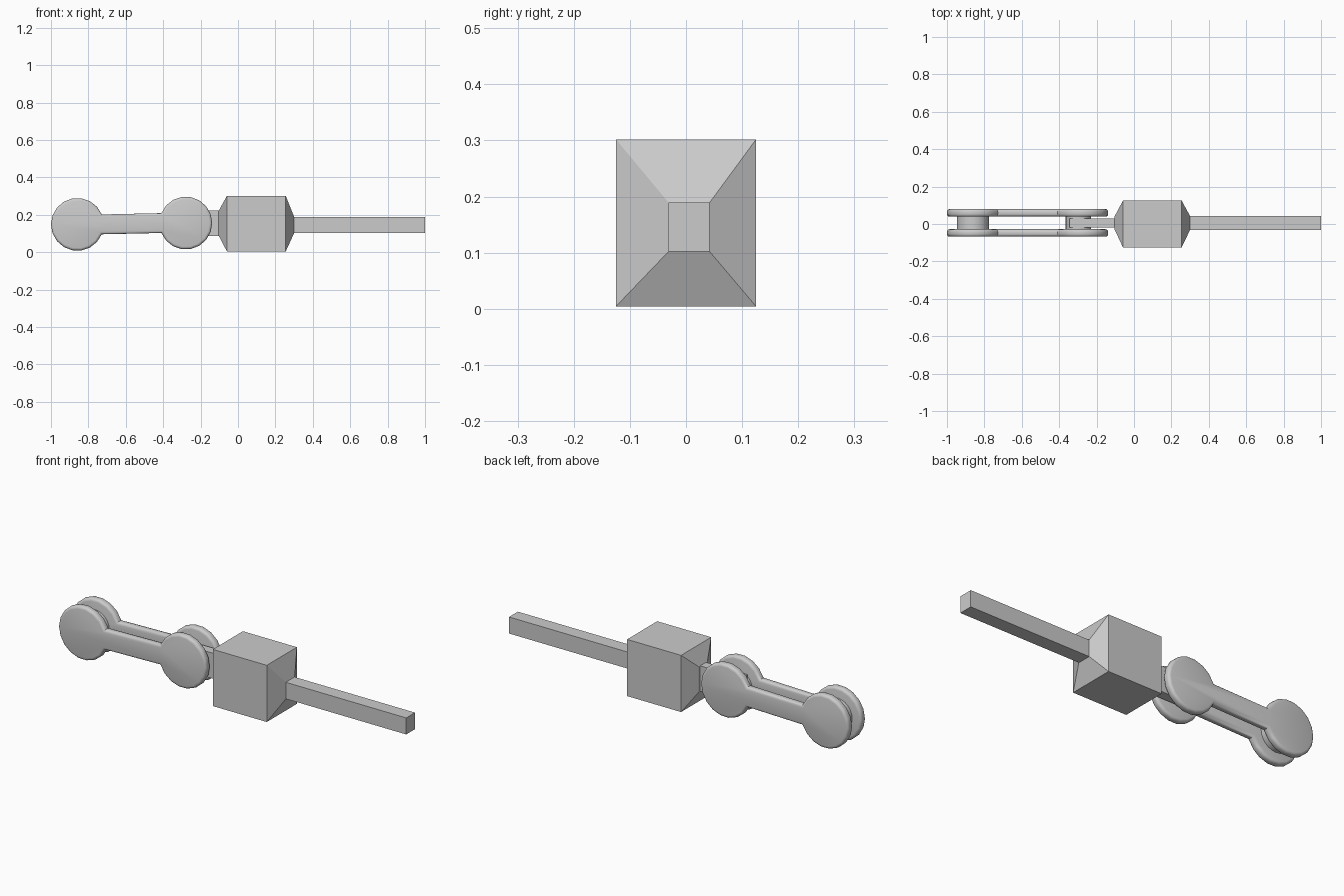
import bpy, bmesh, math

if "Cube" in bpy.data.objects:
    bpy.data.objects.remove(bpy.data.objects["Cube"])

AXIS_Y = 0.006   # centre line of the mechanism


def make_object(name, bm):
    bmesh.ops.recalc_face_normals(bm, faces=bm.faces)
    mesh = bpy.data.meshes.new(name)
    bm.to_mesh(mesh)
    bm.free()
    obj = bpy.data.objects.new(name, mesh)
    bpy.context.collection.objects.link(obj)
    return obj


def smooth(obj, angle):
    bpy.ops.object.select_all(action='DESELECT')
    bpy.context.view_layer.objects.active = obj
    obj.select_set(True)
    bpy.ops.object.shade_smooth_by_angle(angle=math.radians(angle))


def loft(name, sections):
    """Rectangular sections (x, y0, y1, z0, z1) joined along x."""
    bm = bmesh.new()
    rings = [[bm.verts.new((x, y, z)) for y, z in
              ((y0, z0), (y1, z0), (y1, z1), (y0, z1))]
             for x, y0, y1, z0, z1 in sections]
    for a, b in zip(rings, rings[1:]):
        for i in range(4):
            j = (i + 1) % 4
            bm.faces.new((a[i], a[j], b[j], b[i]))
    bm.faces.new(rings[0])
    bm.faces.new(rings[-1])
    return make_object(name, bm)


def link_outline(left, right, radius, half_bar, steps=16):
    """Dumbbell outline: two round ends joined by a straight bar."""
    gap = math.asin(half_bar / radius)
    points = []
    for (cx, cz), start in ((left, 0.0), (right, math.pi)):
        for i in range(steps + 1):
            a = start + gap + (2 * math.pi - 2 * gap) * i / steps
            points.append((cx + radius * math.cos(a), cz + radius * math.sin(a)))
    return points


def link_plate(name, y0, y1):
    bm = bmesh.new()
    outline = link_outline((-0.859, 0.149), (-0.279, 0.156), 0.141, 0.053)
    face = bm.faces.new([bm.verts.new((x, y0, z)) for x, z in outline])
    out = bmesh.ops.extrude_face_region(bm, geom=[face], use_keep_orig=True)
    moved = [v for v in out['geom'] if isinstance(v, bmesh.types.BMVert)]
    bmesh.ops.translate(bm, verts=moved, vec=(0, y1 - y0, 0))
    bmesh.ops.recalc_face_normals(bm, faces=bm.faces)
    # round both rims
    rims = [e for e in bm.edges if abs(e.verts[0].co.y - e.verts[1].co.y) < 1e-6]
    bmesh.ops.bevel(bm, geom=rims, offset=0.014, segments=3, profile=0.5,
                    affect='EDGES', clamp_overlap=True)
    smooth(make_object(name, bm), 40)


def pin(name, x, z, radius):
    bpy.ops.mesh.primitive_cylinder_add(
        vertices=24, radius=radius, depth=0.09,
        location=(x, AXIS_Y, z), rotation=(math.pi / 2, 0, 0))
    obj = bpy.context.object
    obj.name = name
    smooth(obj, 40)


# Side plates of the link
link_plate("front_link_plate", -0.068, -0.028)
link_plate("back_link_plate", 0.039, 0.080)

# Pins between the plates
pin("end_pin", -0.861, 0.149, 0.086)
pin("hinge_pin", -0.297, 0.153, 0.068)

# Block with tapered ends
loft("block", [(-0.103, -0.031, 0.042, 0.088, 0.222),
               (-0.059, -0.125, 0.125, 0.004, 0.302),
               (0.255, -0.125, 0.125, 0.004, 0.302),
               (0.300, -0.031, 0.042, 0.102, 0.189)])

# Tongue from the block into the hinge, and the long square rod
loft("hinge_tongue", [(-0.345, -0.020, 0.029, 0.088, 0.222),
                      (-0.095, -0.020, 0.029, 0.088, 0.222)])
loft("rod", [(0.290, -0.031, 0.042, 0.102, 0.189),
             (1.0, -0.031, 0.042, 0.102, 0.189)])
